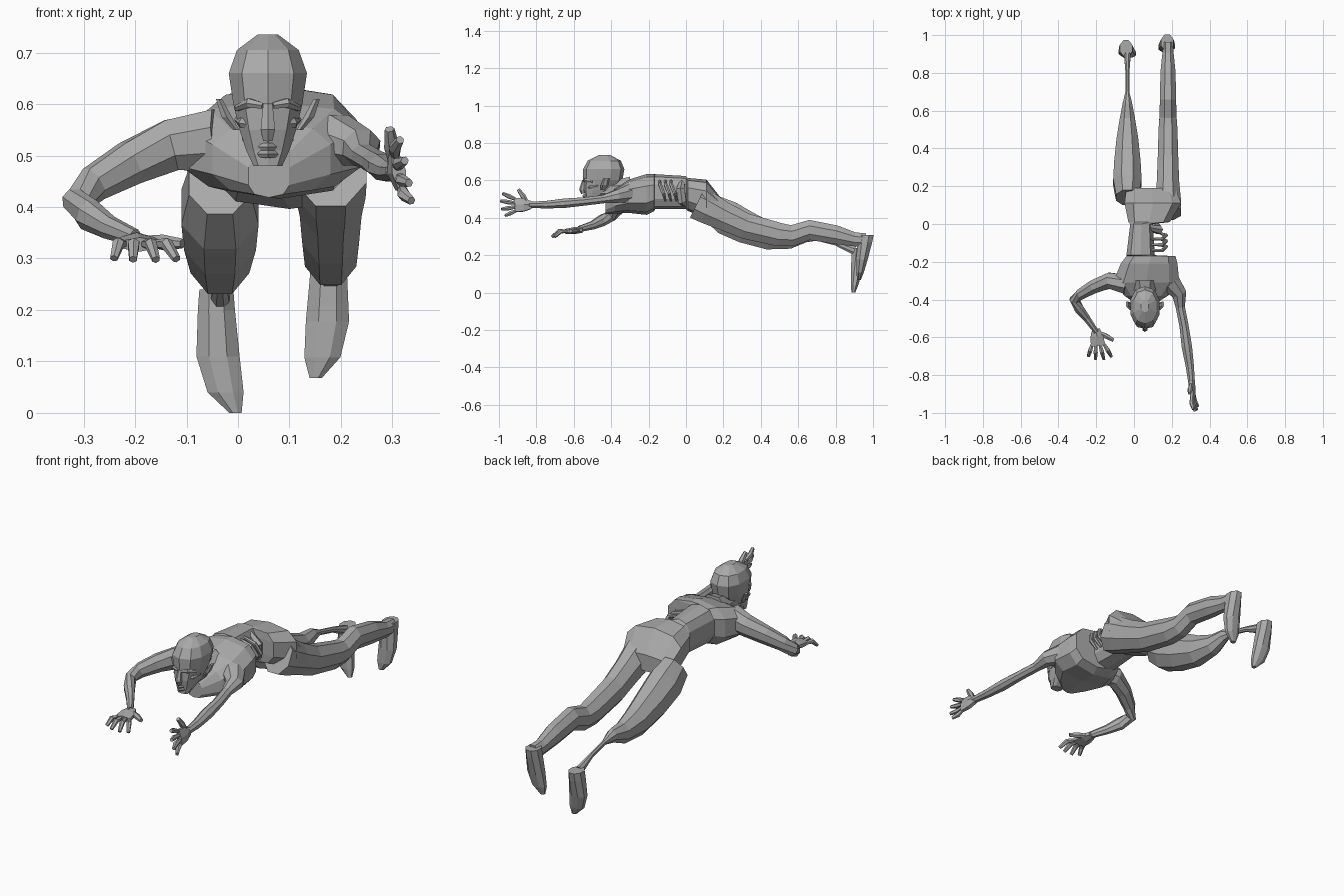
import bpy, bmesh, math
from mathutils import Vector

default = bpy.data.objects.get("Cube")
if default:
    bpy.data.objects.remove(default, do_unlink=True)

X, Y, Z = Vector((1, 0, 0)), Vector((0, 1, 0)), Vector((0, 0, 1))
HEAD_X = .058

grey = bpy.data.materials.new("plain grey")
grey.use_nodes = True
grey.diffuse_color = (.4, .4, .4, 1)
grey.node_tree.nodes["Principled BSDF"].inputs["Base Color"].default_value = grey.diffuse_color


def finish(name, bm):
    """Turn a bmesh into a flat shaded object."""
    bmesh.ops.recalc_face_normals(bm, faces=bm.faces)
    mesh = bpy.data.meshes.new(name)
    bm.to_mesh(mesh)
    bm.free()
    mesh.materials.append(grey)
    obj = bpy.data.objects.new(name, mesh)
    bpy.context.scene.collection.objects.link(obj)


def tube(name, sections, sides=8, ref=X, axis=None, power=1):
    """Skin rings (centre, half size along ref, half size across) into a closed form."""
    bm = bmesh.new()
    centres = [Vector(section[0]) for section in sections]
    last = len(sections) - 1
    grow = 1 / math.cos(math.pi / sides) ** power
    rings = []
    for i, (centre, wide, deep) in enumerate(sections):
        along = axis or (centres[min(i + 1, last)] - centres[max(i - 1, 0)]).normalized()
        side = (ref - along * ref.dot(along)).normalized()
        up = side.cross(along)
        ring = []
        for k in range(sides):
            angle = (k + .5) * math.tau / sides
            c, s = math.cos(angle), math.sin(angle)
            c = math.copysign(abs(c) ** power, c) * grow
            s = math.copysign(abs(s) ** power, s) * grow
            ring.append(bm.verts.new(centres[i] + side * c * wide + up * s * deep))
        rings.append(ring)
    for low, high in zip(rings, rings[1:]):
        for k in range(sides):
            following = (k + 1) % sides
            bm.faces.new((low[k], low[following], high[following], high[k]))
    bm.faces.new(rings[0][::-1])
    bm.faces.new(rings[-1])
    finish(name, bm)


def sliver(name, points, radius, ref=X, taper=.65):
    """Small six sided piece, thickest in the middle."""
    points = [Vector(p) for p in points]
    final = len(points) - 1
    sizes = [radius * (taper if i in (0, final) else 1) for i in range(final + 1)]
    tube(name, [(p, r, r) for p, r in zip(points, sizes)], 6, ref)


def leg(name, x, profile):
    """Leg running back at constant x from rows of y, z and half width."""
    tube(name, [((x, y, z), r, r * 1.25) for y, z, r in profile])


def foot(name, ankle_x, toe_y, toe_z, toe_shift):
    """Foot hanging straight down from the ankle, toes pointing at the ground."""
    sections = []
    for height, wide, deep in ((.24, .033, .042), (.2, .036, .04), (.11, .042, .03), (.04, .035, .02), (0, .012, .01)):
        drop = 1 - height / .24
        centre = Vector((ankle_x, toe_y + height * .15, toe_z + height))
        sections.append((centre + X * toe_shift * drop ** 4, wide, deep))
    tube(name, sections, ref=X, axis=Z)


def arm(name, flatness, profile):
    """Arm from rows of x, y, z and half height."""
    tube(name, [((x, y, z), r, r * flatness) for x, y, z, r in profile], ref=Z)


def hand(label, wrist, forward, across, curl):
    """Palm, four spread fingers and a thumb; across points to the thumb."""
    wrist, forward, across = Vector(wrist), Vector(forward).normalized(), Vector(across).normalized()
    tube(label + "_palm", [
        (wrist - forward * .01, .02, .014),
        (wrist + forward * .03, .034, .016),
        (wrist + forward * .08, .038, .012)], 6, across)
    for finger, length, spread in zip(
            ("little", "ring", "middle", "index"), (.06, .08, .085, .075), (-1, -.33, .33, 1)):
        base = wrist + forward * .07 + across * spread * .03
        reach = (forward + across * spread * .45) * length
        sliver(f"{label}_{finger}_finger", [
            base, base + reach * .55 - curl * .2, base + reach + curl], .011, across)
    sliver(label + "_thumb", [
        wrist + forward * .01 + across * .012,
        wrist + forward * .035 + across * .05,
        wrist + forward * .06 + across * .085], .013, forward)


# Torso with a large bite missing from the left flank
torso_rings = []
for y, right, left, bottom, top in (
        (-.43, .02, .1, .42, .5),
        (-.38, -.05, .18, .425, .56),
        (-.31, -.11, .24, .43, .6),
        (-.21, -.07, .23, .42, .63),
        (-.17, -.04, .22, .44, .63),
        (-.165, -.04, .11, .45, .63),
        (0, -.02, .1, .45, .62),
        (.01, -.03, .19, .44, .61),
        (.11, -.05, .25, .4, .6),
        (.19, -.04, .22, .42, .5)):
    centre = ((right + left) / 2, y, (bottom + top) / 2)
    torso_rings.append((centre, (left - right) / 2, (top - bottom) / 2))
tube("torso", torso_rings, 10, X, Y, .75)

# Exposed ribs and entrails in the gap
for name, y in (("upper_rib", -.14), ("middle_rib", -.11), ("lower_rib", -.08)):
    sliver(name, [(.08, y, .6), (.15, y, .58), (.17, y + .02, .53), (.14, y + .03, .49)], .009, Y)
sliver("entrails", [(.08, -.02, .59), (.13, -.03, .55), (.12, -.02, .49), (.08, 0, .47)], .022, Y)

# Neck and skull
tube("neck", [((HEAD_X, y, .55), r, r) for y, r in ((-.3, .07), (-.38, .05), (-.46, .05))])
tube("head", [((HEAD_X, y, z), wide, deep) for y, z, wide, deep in (
    (-.515, .48, .028, .02),
    (-.495, .51, .042, .042),
    (-.465, .55, .055, .08),
    (-.445, .6, .067, .1),
    (-.44, .66, .076, .106),
    (-.437, .705, .06, .085),
    (-.435, .735, .02, .03))], 10, X, Z, .85)

# Facial features
sliver("nose", [(HEAD_X, -.545, .6), (HEAD_X, -.555, .55), (HEAD_X, -.55, .53)], .014)
for name, z in (("upper_lip", .517), ("lower_lip", .503)):
    sliver(name, [(HEAD_X + offset, abs(offset) - .545, z) for offset in (-.022, 0, .022)], .008, Z)
for name, side in (("right", -1), ("left", 1)):
    def face_point(offset, y, z):
        return HEAD_X + side * offset, y, z
    sliver(name + "_brow", [
        face_point(.01, -.545, .597), face_point(.035, -.538, .602), face_point(.06, -.5, .592)], .009, Z)
    sliver(name + "_cheek", [
        face_point(.025, -.53, .56), face_point(.047, -.51, .563), face_point(.058, -.47, .57)], .01, Z)
    tube(name + "_ear", [
        (face_point(.062, -.445, .55), .006, .01),
        (face_point(.08, -.435, .575), .01, .018),
        (face_point(.095, -.425, .61), .006, .014)], 6, X, Z)

# Bent right arm and outstretched left arm
arm("right_arm", .85, [
    (-.04, -.32, .53, .06),
    (-.13, -.3, .52, .05),
    (-.21, -.33, .485, .042),
    (-.28, -.37, .445, .034),
    (-.315, -.4, .41, .03),
    (-.29, -.45, .385, .03),
    (-.25, -.5, .36, .022),
    (-.2, -.57, .34, .016)])
hand("right", (-.2, -.565, .335), (.12, -1, -.1), (1, .1, 0), Z * -.022)
arm("left_arm", 1.1, [
    (.19, -.31, .53, .05),
    (.24, -.37, .515, .035),
    (.245, -.44, .5, .022),
    (.265, -.54, .488, .022),
    (.28, -.65, .478, .025),
    (.295, -.75, .47, .02),
    (.305, -.84, .47, .016)])
hand("left", (.305, -.837, .468), (.1, -1, 0), (-.2, 0, 1), X * .008)

# Right leg with its shin stripped to the bone, and fleshed left leg
leg("right_leg", -.035, [
    (.14, .45, .06), (.22, .4, .075), (.32, .35, .07), (.45, .3, .057), (.56, .285, .04),
    (.64, .3, .025), (.7, .29, .01), (.8, .265, .01), (.9, .225, .018)])
foot("right_foot", -.042, .895, 0, .037)
leg("left_leg", .18, [
    (.06, .48, .07), (.12, .45, .068), (.2, .41, .06), (.32, .355, .055), (.5, .31, .05),
    (.57, .305, .045), (.66, .335, .043), (.8, .31, .04), (.9, .285, .03), (.96, .28, .03)])
foot("left_foot", .176, .925, .068, -.025)
